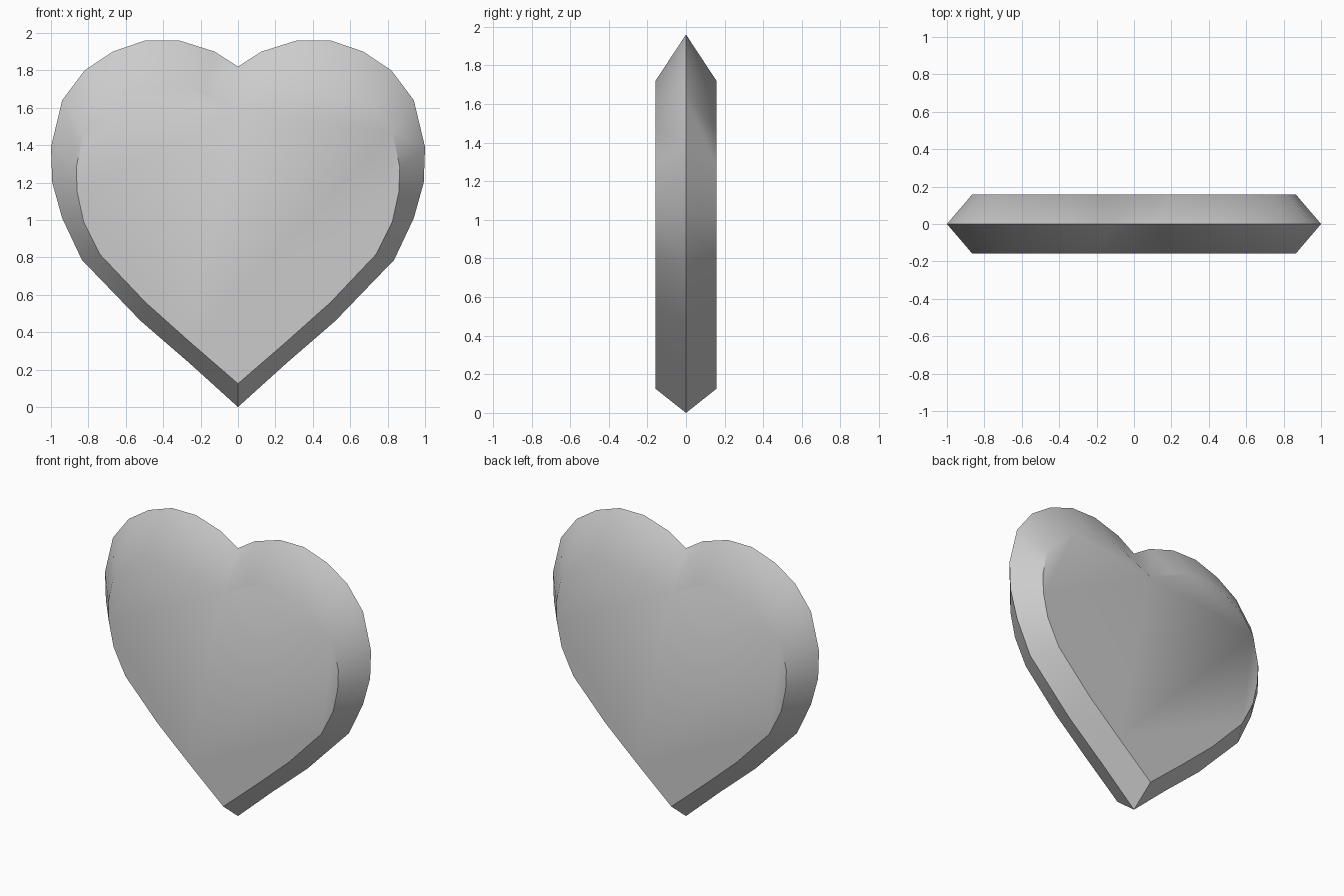
import bpy, bmesh, math

if "Cube" in bpy.data.objects:
    bpy.data.objects.remove(bpy.data.objects["Cube"])

DEPTH = 0.158

# Right half of the outline, from the top notch to the bottom tip:
# widest outline at mid depth, and the smaller outline of the flat faces
outer = [(0, 1.82), (0.125, 1.90), (0.315, 1.96), (0.495, 1.96), (0.67, 1.90),
         (0.82, 1.80), (0.94, 1.64), (1.0, 1.39), (0.993, 1.20), (0.94, 1.01),
         (0.835, 0.787), (0.52, 0.46), (0.26, 0.235), (0, 0)]
inner = [(0, 1.585), (0.19, 1.675), (0.31, 1.72), (0.47, 1.72), (0.61, 1.675),
         (0.735, 1.597), (0.825, 1.473), (0.865, 1.28), (0.86, 1.15), (0.825, 0.99),
         (0.737, 0.815), (0.495, 0.56), (0.26, 0.35), (0, 0.125)]


def add_loop(bm, half, y):
    """Mirror a half outline into a closed loop of vertices at depth y."""
    full = half + [(-x, z) for x, z in reversed(half[1:-1])]
    return [bm.verts.new((x, y, z)) for x, z in full]


# Heart: flat front and back joined by a double bevelled rim
bm = bmesh.new()
loops = [add_loop(bm, inner, -DEPTH), add_loop(bm, outer, 0), add_loop(bm, inner, DEPTH)]
for a, b in zip(loops, loops[1:]):
    n = len(a)
    for i in range(n):
        j = (i + 1) % n
        bm.faces.new((a[i], a[j], b[j], b[i]))
bm.faces.new(loops[0])
bm.faces.new(loops[-1])
bmesh.ops.recalc_face_normals(bm, faces=bm.faces)

mesh = bpy.data.meshes.new("heart")
bm.to_mesh(mesh)
bm.free()
heart = bpy.data.objects.new("heart", mesh)
bpy.context.collection.objects.link(heart)

# Smooth rim with sharp edges kept
bpy.context.view_layer.objects.active = heart
heart.select_set(True)
bpy.ops.object.shade_smooth_by_angle(angle=math.radians(40))
